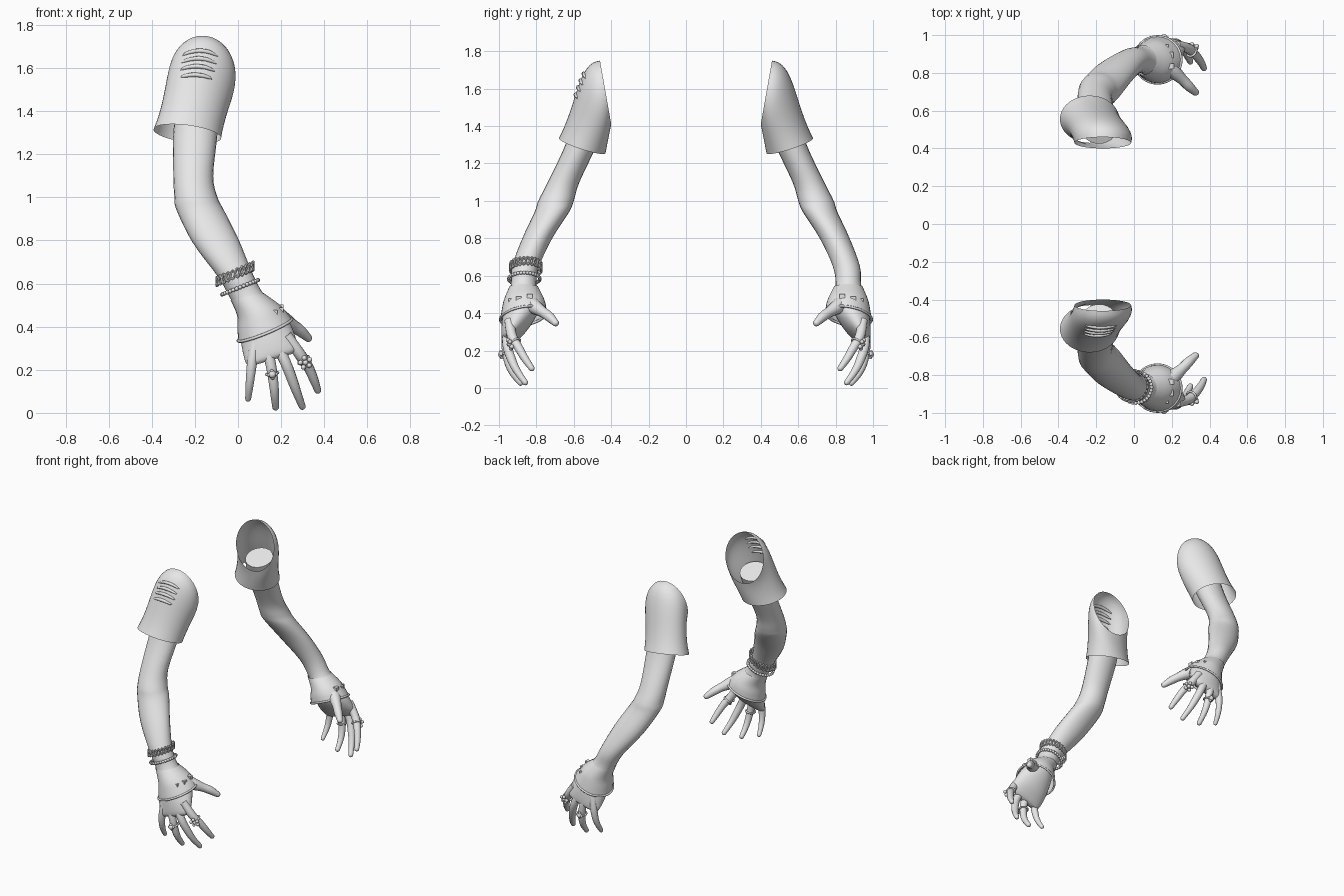
import bpy, bmesh, math
from mathutils import Vector

if "Cube" in bpy.data.objects:
    bpy.data.objects.remove(bpy.data.objects["Cube"])

grey = bpy.data.materials.new("light_grey")
grey.diffuse_color = (0.8, 0.8, 0.8, 1)
grey.use_nodes = True
grey.node_tree.nodes["Principled BSDF"].inputs["Base Color"].default_value = grey.diffuse_color
SIDE = 1      # 1 = front arm (y < 0), -1 = mirrored back arm
N = 24


def finish(name, bm, angle=50):
    """Mirror if needed, fix normals, create the smooth-shaded object."""
    for v in bm.verts:
        v.co.y *= SIDE
    bmesh.ops.recalc_face_normals(bm, faces=bm.faces)
    me = bpy.data.meshes.new(name)
    bm.to_mesh(me)
    bm.free()
    ob = bpy.data.objects.new(("front_" if SIDE > 0 else "back_") + name, me)
    bpy.context.collection.objects.link(ob)
    me.materials.append(grey)
    bpy.ops.object.select_all(action='DESELECT')
    ob.select_set(True)
    bpy.context.view_layer.objects.active = ob
    bpy.ops.object.shade_smooth_by_angle(angle=math.radians(angle))
    return ob


def loft(bm, rings, caps=(True, True), loop=False):
    vs = [[bm.verts.new(p) for p in r] for r in rings]
    for a, b in zip(vs, vs[1:] + (vs[:1] if loop else [])):
        for i in range(len(a)):
            j = (i + 1) % len(a)
            bm.faces.new((a[i], a[j], b[j], b[i]))
    if not loop:
        for r, c in zip((vs[0], vs[-1]), caps):
            if c:
                bm.faces.new(r)


def spline(rows, steps=4):
    """Catmull-Rom interpolation through rows of numbers."""
    out = []
    for k in range(len(rows) - 1):
        quad = [rows[max(k - 1, 0)], rows[k], rows[k + 1], rows[min(k + 2, len(rows) - 1)]]
        for s in range(steps):
            t = s / steps
            out.append([0.5 * (2 * b + (c - a) * t + (2 * a - 5 * b + 4 * c - d) * t * t
                               + (3 * b - a - 3 * c + d) * t ** 3) for a, b, c, d in zip(*quad)])
    return out + [list(rows[-1])]


def section(x0, x1, y0, y1, z, kx=0, ky=0, n=N):
    """Elliptical slice between extents, its plane tilted by slopes kx, ky."""
    pts = []
    for i in range(n):
        t = math.tau * i / n
        dx, dy = (x1 - x0) / 2 * math.cos(t), (y1 - y0) / 2 * math.sin(t)
        pts.append(Vector(((x0 + x1) / 2 + dx, (y0 + y1) / 2 + dy, z + kx * dx + ky * dy)))
    return pts


def tube(bm, path, radii, loop=False, n=12):
    path = [Vector(p) for p in path]
    rings, m = [], len(path)
    for i, p in enumerate(path):
        a = path[(i - 1) % m] if loop else path[max(i - 1, 0)]
        b = path[(i + 1) % m] if loop else path[min(i + 1, m - 1)]
        t = (b - a).normalized()
        ref = Vector((0, 0, 1)) if loop else Vector((1, 0.3, 0))
        u = t.cross(ref).normalized()
        w = t.cross(u)
        r = radii[i] if isinstance(radii, list) else radii
        rings.append([p + r * (u * math.cos(math.tau * k / n) + w * math.sin(math.tau * k / n))
                      for k in range(n)])
    loft(bm, rings, loop=loop)


def ball(bm, p, r):
    geo = bmesh.ops.create_icosphere(bm, subdivisions=2, radius=r)
    bmesh.ops.translate(bm, vec=Vector(p), verts=geo["verts"])


def sleeve_point(s, t):
    """Sleeve surface: s runs hem to armhole, t around it."""
    ctrl = [((-.235, -.555, 1.295), (.157, 0, -.02), (0, -.125, .04)),
            ((-.2, -.5, 1.415), (.14, 0, -.01), (0, -.08, .105)),
            ((-.165, -.495, 1.55), (.17, 0, 0), (0, -.085, .19)),
            ((-.165, -.43, 1.58), (.15, 0, 0), (0, -.03, .17))]
    p = Vector()
    for k, (c, a, b) in enumerate(ctrl):
        w = math.comb(3, k) * s ** k * (1 - s) ** (3 - k)
        p += w * (Vector(c) + Vector(a) * math.cos(t) + Vector(b) * math.sin(t))
    return p


# x0, x1, y0, y1, z, slope x, slope y
ARM = [(-.28, -.09, -.585, -.425, 1.46, 0, -.45), (-.30, -.095, -.645, -.475, 1.3, 0, 0),
       (-.30, -.115, -.74, -.57, 1.1, 0, 0), (-.295, -.095, -.79, -.6, 1.0, 0, 0),
       (-.285, -.065, -.81, -.625, .94, 0, 0), (-.21, .0, -.875, -.715, .8, .1, 0),
       (-.095, .06, -.93, -.785, .65, .2, 0), (-.038, .11, -.937, -.80, .55, .2, 0),
       (.0, .175, -.965, -.785, .48, .25, .1), (.008, .235, -.98, -.79, .4, .25, .1),
       (.022, .265, -.987, -.845, .32, .3, 0), (.038, .272, -.985, -.90, .265, .3, 0),
       (.06, .25, -.97, -.925, .245, .3, 0)]
GLOVE = [(-.035, .12, -.945, -.79, .54, .2, 0), (-.004, .185, -.974, -.765, .48, .3, .1),
         (-.002, .222, -.986, -.75, .43, .37, .15), (.0, .25, -.993, -.745, .385, .4, .15)]
# x, y, z, radius along each finger
FINGERS = {
    "index_finger": [(.225, -.945, .36, .026), (.285, -.93, .275, .027), (.325, -.895, .215, .024),
                     (.352, -.86, .155, .021), (.37, -.825, .105, .016)],
    "middle_finger": [(.17, -.95, .34, .026), (.22, -.957, .235, .026), (.255, -.93, .145, .024),
                      (.277, -.9, .085, .02), (.298, -.86, .03, .016)],
    "ring_finger": [(.125, -.955, .34, .026), (.152, -.962, .225, .025), (.165, -.95, .14, .023),
                    (.171, -.925, .08, .02), (.175, -.885, .027, .016)],
    "little_finger": [(.08, -.95, .33, .024), (.066, -.957, .24, .024), (.058, -.95, .17, .021),
                      (.052, -.93, .115, .018), (.047, -.9, .066, .014)],
    "thumb": [(.15, -.85, .47, .04), (.205, -.81, .435, .04), (.255, -.765, .405, .029),
              (.29, -.73, .38, .027), (.325, -.698, .348, .019)]}


def build_arm():
    # arm and palm
    bm = bmesh.new()
    loft(bm, [section(*r) for r in spline(ARM)])
    finish("arm", bm)

    # fingers with rounded tips
    for name, rows in FINGERS.items():
        pts = spline(rows)
        x, y, z, r = pts[-1]
        d = (Vector(pts[-1][:3]) - Vector(pts[-2][:3])).normalized()
        for k in (.4, .75, .95):
            pts.append([*(Vector((x, y, z)) + d * r * k), r * math.sqrt(1 - k * k)])
        bm = bmesh.new()
        tube(bm, [p[:3] for p in pts], [p[3] for p in pts])
        finish(name, bm)

    # fingerless glove with a raised rim
    bm = bmesh.new()
    loft(bm, [section(*r) for r in spline(GLOVE)], caps=(False, False))
    tube(bm, section(*GLOVE[-1], n=40), .007, loop=True, n=8)
    finish("glove", bm)

    # square studs on the thumb side of the glove
    bm = bmesh.new()
    for p in ((.168, -.935, .462), (.195, -.895, .475), (.197, -.835, .488)):
        geo = bmesh.ops.create_cube(bm, size=.03)
        bmesh.ops.translate(bm, vec=Vector(p), verts=geo["verts"])
    finish("glove_studs", bm, 30)

    # finger rings, one with a flower and one with a stone
    bm = bmesh.new()
    for name, flower in (("index_finger", True), ("ring_finger", False)):
        a, b = (Vector(FINGERS[name][k][:3]) for k in (1, 2))
        c, d = a.lerp(b, .5), (b - a).normalized()
        u = d.cross(Vector((0, 1, 0))).normalized()
        w = d.cross(u)
        w = w if w.y < 0 else -w
        tube(bm, [c + .028 * (u * math.cos(t) + w * math.sin(t))
                  for t in [math.tau * k / 20 for k in range(20)]], .006, loop=True, n=8)
        top = c + w * .032
        ball(bm, top, .013 if flower else .018)
        for k in range(5 if flower else 4):
            t = math.tau * k / (5 if flower else 4)
            ball(bm, top + (.024 if flower else .016) * (u * math.cos(t) + d * math.sin(t)),
                 .012 if flower else .009)
    finish("finger_rings", bm)

    # sleeve, open at the hem and the armhole
    bm = bmesh.new()
    loft(bm, [[sleeve_point(s / 16, math.tau * i / 40) for i in range(40)] for s in range(17)],
         caps=(False, False))
    finish("sleeve", bm)


def build_front_extras():
    # raised pleats across the sleeve
    bm = bmesh.new()
    for s, half in ((.42, .5), (.5, .55), (.58, .55), (.67, .55)):
        angles = [math.pi / 2 + half * (k / 6 - 1) for k in range(13)]
        tube(bm, [sleeve_point(s, t) for t in angles],
             [.002 + .009 * math.sin(math.pi * k / 12) ** .5 if 0 < k < 12 else .002
              for k in range(13)], n=8)
    finish("sleeve_pleats", bm)

    # chain bracelet of two crossing waves
    bm = bmesh.new()
    for phase in (0, math.pi):
        path = section(-.1, .072, -.94, -.772, .645, .42, 0, n=144)
        for i, p in enumerate(path):
            p.z += .021 * math.sin(12 * math.tau * i / 144 + phase)
        tube(bm, path, .0055, loop=True, n=6)
    finish("chain_bracelet", bm)

    # beaded bracelet
    bm = bmesh.new()
    path = section(-.073, .093, -.948, -.782, .583, .4, 0, n=32)
    tube(bm, path, .006, loop=True, n=8)
    for p in path:
        ball(bm, p, .01)
    finish("bead_bracelet", bm)


for SIDE in (1, -1):
    build_arm()
SIDE = 1
build_front_extras()
